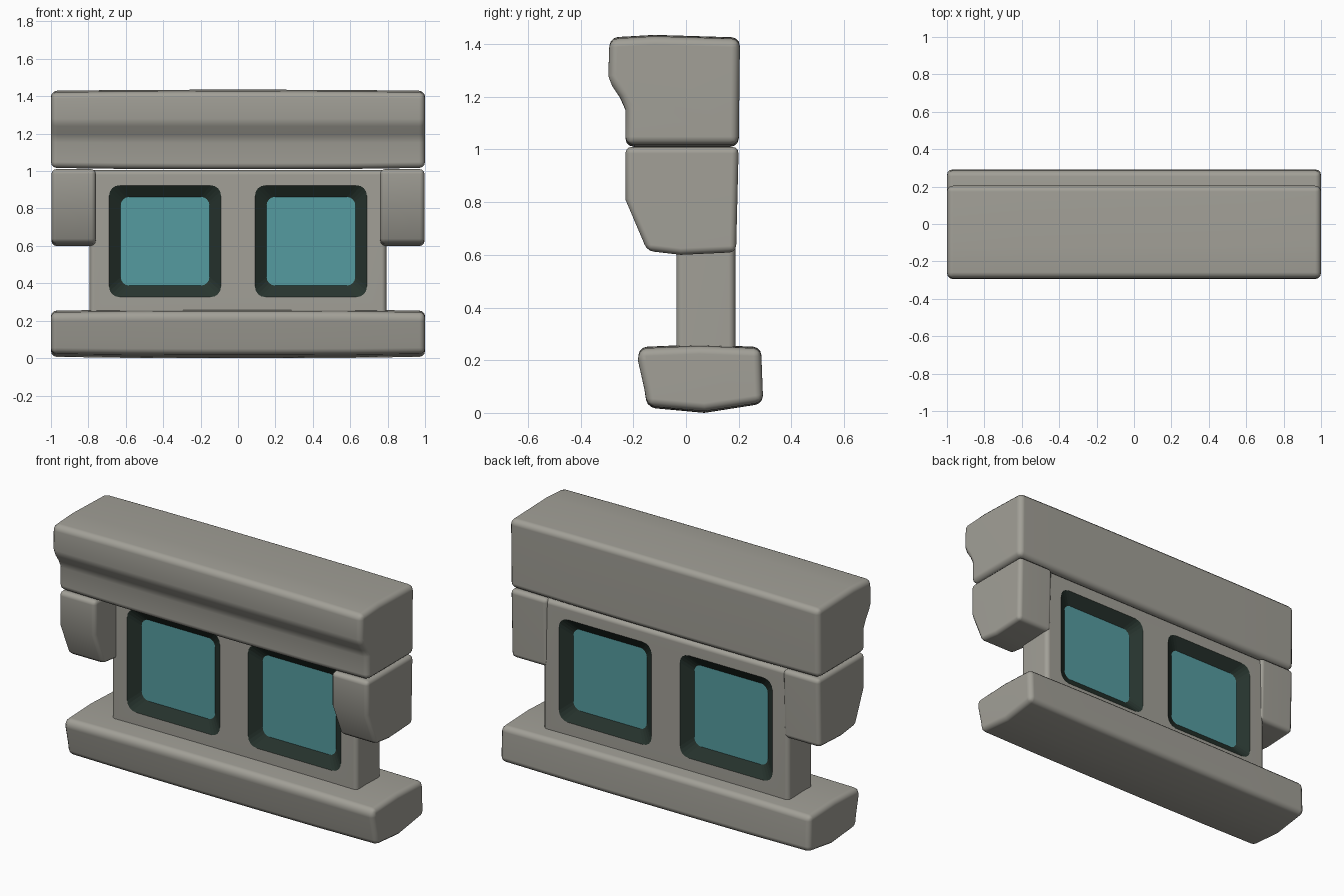
import bpy, bmesh, math

if "Cube" in bpy.data.objects:
    bpy.data.objects.remove(bpy.data.objects["Cube"])


def material(name, rgb):
    m = bpy.data.materials.new(name)
    m.diffuse_color = (*rgb, 1)
    m.use_nodes = True
    m.node_tree.nodes["Principled BSDF"].inputs["Base Color"].default_value = m.diffuse_color
    return m


STONE = material("grey stone", (0.36, 0.35, 0.31))
DARK = material("dark green reveal", (0.02, 0.034, 0.027))
GLASS = material("teal glass", (0.09, 0.33, 0.35))


def finish(bm, name, mats):
    bmesh.ops.recalc_face_normals(bm, faces=bm.faces)
    me = bpy.data.meshes.new(name)
    bm.to_mesh(me)
    bm.free()
    ob = bpy.data.objects.new(name, me)
    bpy.context.collection.objects.link(ob)
    for m in mats:
        me.materials.append(m)
    return ob


def smooth(ob, angle=40):
    bpy.ops.object.select_all(action='DESELECT')
    ob.select_set(True)
    bpy.context.view_layer.objects.active = ob
    bpy.ops.object.shade_smooth_by_angle(angle=math.radians(angle))
    ob.modifiers.new("even_shading", 'WEIGHTED_NORMAL').keep_sharp = True


def loft(bm, rings, caps=True):
    """Join rings of points with quads, optionally capping both ends."""
    rows = [[bm.verts.new(p) for p in r] for r in rings]
    n = len(rows[0])
    faces = []
    for a, b in zip(rows, rows[1:]):
        for i in range(n):
            j = (i + 1) % n
            faces.append(bm.faces.new((a[i], a[j], b[j], b[i])))
    ends = [bm.faces.new(rows[0]), bm.faces.new(rows[-1])] if caps else []
    return faces, ends


def block(name, profile, stations, bevel, bulge=0.0):
    """Sweep a y-z profile along x, swelling slightly at the middle."""
    bm = bmesh.new()
    cz = sum(p[1] for p in profile) / len(profile)
    rings = []
    for x in stations:
        k = 1 - bulge * abs(x) ** 3
        rings.append([(x, y, cz + (z - cz) * k) for y, z in profile])
    loft(bm, rings)
    bmesh.ops.recalc_face_normals(bm, faces=bm.faces)
    sharp = [e for e in bm.edges if e.calc_face_angle(0) > math.radians(38)]
    bmesh.ops.bevel(bm, geom=sharp, offset=bevel, segments=3, profile=0.5,
                    affect='EDGES', clamp_overlap=True)
    ob = finish(bm, name, [STONE])
    return ob


# Lintel with overhanging front
LONG = [-1, -0.6, -0.2, 0.2, 0.6, 1]
smooth(block("lintel", [(-0.23, 1.01), (-0.23, 1.15), (-0.25, 1.195), (-0.28, 1.24),
                        (-0.295, 1.28), (-0.29, 1.425), (-0.12, 1.435),
                        (0.205, 1.425), (0.20, 1.01)], LONG, 0.032, 0.03))

# Sill with shallow keel underneath
smooth(block("sill", [(-0.147, 0.02), (-0.158, 0.09), (-0.182, 0.20), (-0.178, 0.25),
                      (0.05, 0.26), (0.285, 0.25), (0.293, 0.035), (0.07, 0.0)],
             LONG, 0.03, 0.05))

# Side brackets under the lintel
for side, xs in (("left", (-0.997, -0.76)), ("right", (0.76, 0.997))):
    smooth(block(side + "_bracket", [(-0.23, 1.01), (-0.23, 0.81), (-0.147, 0.615),
                                     (-0.02, 0.6), (0.19, 0.61), (0.2, 1.01)],
                 xs, 0.025))


# Window frame with two openings
def rounded(cx, cz, half, r, y):
    pts = []
    for q, (sx, sz) in enumerate(((1, 1), (-1, 1), (-1, -1), (1, -1))):
        for i in range(5):
            a = math.radians(90 * q + 22.5 * i)
            pts.append((cx + sx * (half - r) + r * math.cos(a), y,
                        cz + sz * (half - r) + r * math.sin(a)))
    return pts


F, B, CZ = -0.037, 0.187, 0.625
frame = block("window_frame", [(F, 0.23), (F, 1.005), (B, 1.005), (B, 0.23)],
              (-0.793, 0.793), 0.025)
for side, cx in (("left", -0.39), ("right", 0.39)):
    bm = bmesh.new()
    loft(bm, [rounded(cx, CZ, 0.299, 0.055, y) for y in (F - 0.2, B + 0.2)])
    cutter = finish(bm, side + "_window_cutter", [STONE])
    bpy.context.view_layer.objects.active = frame
    cut = frame.modifiers.new("opening", 'BOOLEAN')
    cut.object = cutter
    cut.solver = 'EXACT'
    bpy.ops.object.modifier_apply(modifier=cut.name)
    bpy.data.objects.remove(cutter)

    # Sloping reveals and glass, front and back
    bm = bmesh.new()
    for y0, y1 in ((F, F + 0.045), (B, B - 0.045)):
        _, ends = loft(bm, [rounded(cx, CZ, 0.299, 0.055, y0),
                            rounded(cx, CZ, 0.237, 0.045, y1)])
        ends[1].material_index = 1
        bm.faces.remove(ends[0])
    # Make the visible sides face outward
    ob_name = side + "_window"
    bm.normal_update()
    for f in bm.faces:
        c = f.calc_center_median()
        outward = -1 if c.y < (F + B) / 2 else 1
        if f.normal.y * outward < 0:
            f.normal_flip()
    me = bpy.data.meshes.new(ob_name)
    bm.to_mesh(me)
    bm.free()
    me.materials.append(DARK)
    me.materials.append(GLASS)
    bpy.context.collection.objects.link(bpy.data.objects.new(ob_name, me))
smooth(frame)
